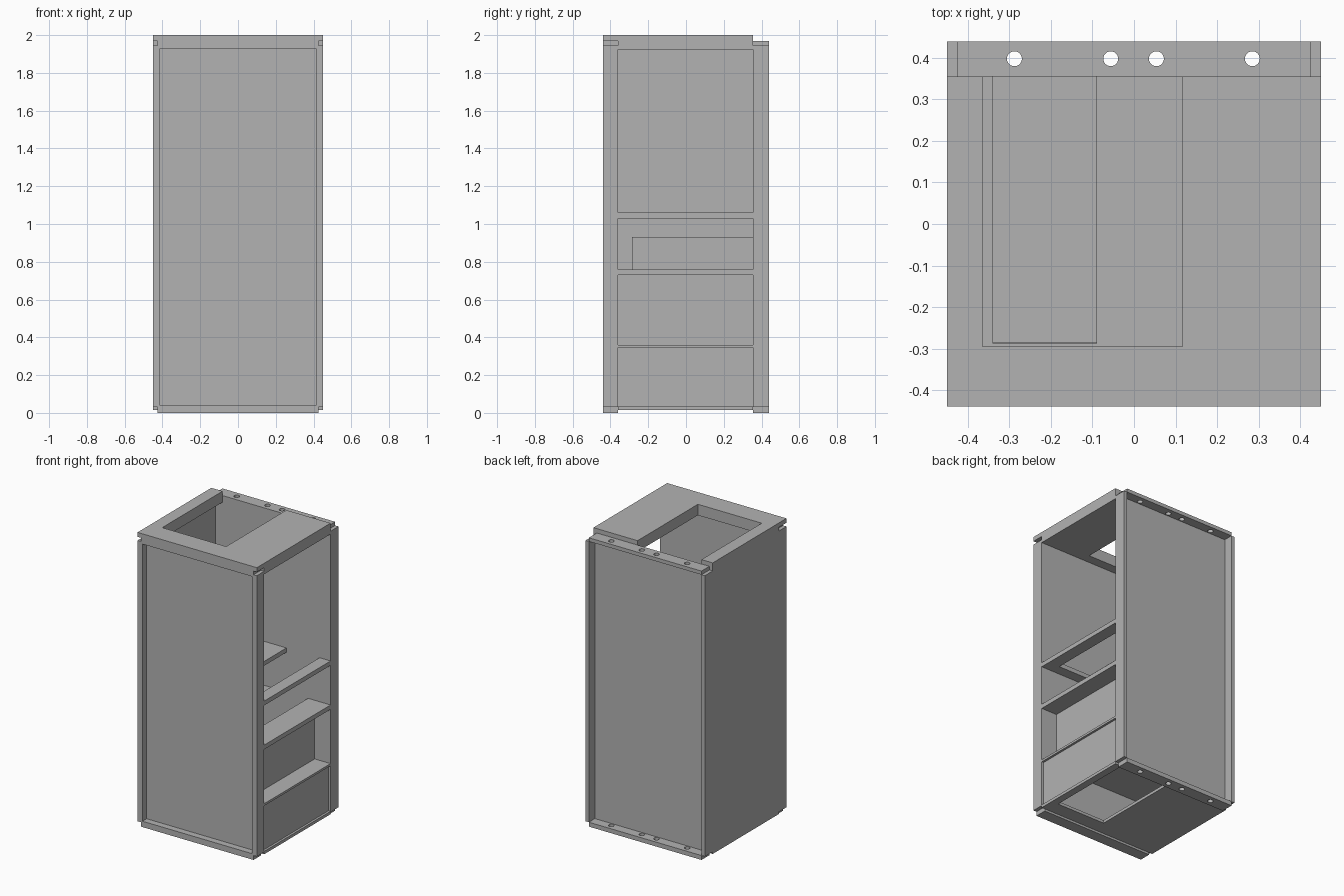
import bpy
import bmesh

cube = bpy.data.objects.get("Cube")
if cube:
    bpy.data.objects.remove(cube, do_unlink=True)

# One plain grey for the whole cabinet
grey = bpy.data.materials.new("plain_grey")
grey.use_nodes = True
COLOUR = (0.45, 0.45, 0.45, 1)
grey.diffuse_color = COLOUR
grey.node_tree.nodes["Principled BSDF"].inputs["Base Color"].default_value = COLOUR

# Main dimensions
HALF = 0.45             # half width
FRONT, BACK = -0.44, 0.44
IN_F, IN_B = -0.36, 0.355   # inner faces of the end frames
WALL = -0.42            # inner face of the closed side
RAIL = 0.425            # half length of the end rails


def prism(name, outline, z0, z1):
    """Extrude a flat outline in x, y from z0 up to z1."""
    bm = bmesh.new()
    face = bm.faces.new([bm.verts.new((x, y, z0)) for x, y in outline])
    top = bmesh.ops.extrude_face_region(bm, geom=[face])["geom"]
    verts = [v for v in top if isinstance(v, bmesh.types.BMVert)]
    bmesh.ops.translate(bm, verts=verts, vec=(0, 0, z1 - z0))
    bmesh.ops.recalc_face_normals(bm, faces=bm.faces)
    mesh = bpy.data.meshes.new(name)
    bm.to_mesh(mesh)
    bm.free()
    obj = bpy.data.objects.new(name, mesh)
    bpy.context.collection.objects.link(obj)
    mesh.materials.append(grey)
    return obj


def box(name, x0, x1, y0, y1, z0, z1):
    return prism(name, [(x0, y0), (x1, y0), (x1, y1), (x0, y1)], z0, z1)


def notched(name, x0, x1, y0, y1, z0, z1, notches, depth):
    """Plate whose rear edge is cut by notches (left, right) reaching to depth."""
    outline = [(x0, y1), (x0, y0), (x1, y0), (x1, y1)]
    for left, right in sorted(notches, reverse=True):
        outline += [(right, y1), (right, depth), (left, depth), (left, y1)]
    return prism(name, outline, z0, z1)


# Corner posts
for side, s in (("left", 1), ("right", -1)):
    xs = sorted((s * 0.412, s * HALF))
    box(f"front_post_{side}", *xs, FRONT, IN_F, 0.03, 1.945)
    xs = sorted((s * RAIL, s * HALF))
    box(f"back_post_{side}", *xs, IN_B, BACK, 0.03, 1.945)

# Recessed end panels
box("front_panel", -0.412, 0.412, -0.395, IN_F, 0.03, 1.945)
box("back_panel", -RAIL, RAIL, IN_B, 0.375, 0.03, 1.945)

# Front rails and their inner lips
for name, z0, z1, lip0, lip1 in (("lower", 0, 0.03, 0.03, 0.04),
                                 ("upper", 1.945, 1.97, 1.93, 1.945)):
    box(f"front_rail_{name}", -RAIL, RAIL, FRONT, IN_F, z0, z1)
    box(f"front_lip_{name}", -0.412, 0.412, FRONT, -0.395, lip0, lip1)

# Back rails, drilled with four holes each
drills = []
for x in (-0.288, -0.056, 0.054, 0.285):
    bpy.ops.mesh.primitive_cylinder_add(vertices=24, radius=0.018, depth=3,
                                        location=(x, 0.398, 1))
    drills.append(bpy.context.object)
    drills[-1].name = "drill_cutter"
for name, z0, z1 in (("lower", 0, 0.03), ("upper", 1.945, 1.97)):
    rail = box(f"back_rail_{name}", -RAIL, RAIL, IN_B, BACK, z0, z1)
    bpy.context.view_layer.objects.active = rail
    for drill in drills:
        mod = rail.modifiers.new("hole", "BOOLEAN")
        mod.operation = "DIFFERENCE"
        mod.solver = "EXACT"
        mod.object = drill
        bpy.ops.object.modifier_apply(modifier=mod.name)
for drill in drills:
    bpy.data.objects.remove(drill, do_unlink=True)

# Closed side
box("side_panel", -HALF, WALL, IN_F, IN_B, 0.015, 1.93)

# Top slab, open at the rear, with a thinner lip over the front rail
opening = [(-0.365, 0.117)]
notched("top_slab", -HALF, HALF, FRONT, IN_B, 1.97, 2, opening, -0.295)
notched("top_slab_core", -HALF, HALF, IN_F, IN_B, 1.925, 1.97, opening, -0.295)

# Shelves and floor
notched("upper_shelf", WALL, HALF, IN_F, IN_B, 1.03, 1.06,
        [(-0.34, -0.09), (0.117, 0.367)], -0.288)
notched("middle_shelf", WALL, HALF, IN_F, IN_B, 0.73, 0.76,
        [(0.03, 0.28)], -0.288)
box("lower_shelf", WALL, HALF, IN_F, IN_B, 0.345, 0.36)
notched("floor", WALL, HALF, IN_F, IN_B, 0.015, 0.035,
        [(0.03, 0.4)], -0.26)

# Inner block and dividers
box("inner_block", -0.34, -0.09, -0.285, IN_B, 0.76, 0.93)
box("middle_divider", 0.31, 0.33, IN_F, IN_B, 0.36, 0.73)
box("lower_divider", 0.415, 0.435, IN_F, IN_B, 0.035, 0.345)
